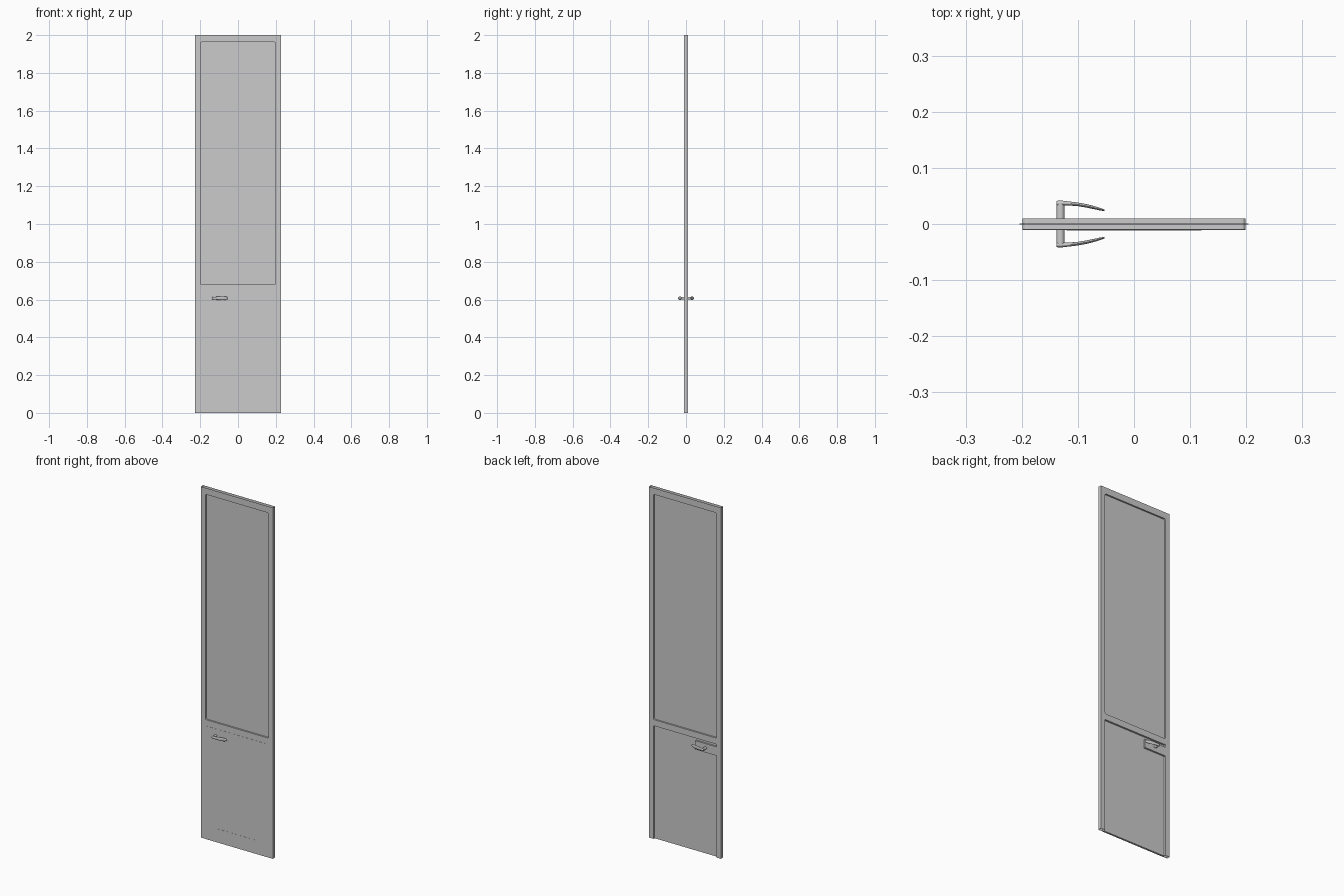
import bpy, bmesh, math
from mathutils import Vector

if "Cube" in bpy.data.objects:
    bpy.data.objects.remove(bpy.data.objects["Cube"])

W, T, H = 0.227, 0.010, 2.0      # half width, half thickness, height
HZ = 0.607                       # handle height


def finish(bm, name, smooth=False):
    bmesh.ops.remove_doubles(bm, verts=bm.verts, dist=1e-5)
    bmesh.ops.recalc_face_normals(bm, faces=bm.faces)
    me = bpy.data.meshes.new(name)
    bm.to_mesh(me)
    bm.free()
    ob = bpy.data.objects.new(name, me)
    bpy.context.collection.objects.link(ob)
    if smooth:
        bpy.ops.object.select_all(action='DESELECT')
        ob.select_set(True)
        bpy.context.view_layer.objects.active = ob
        bpy.ops.object.shade_smooth_by_angle(angle=math.radians(40))
    return ob


def box(name, x0, x1, y0, y1, z0, z1):
    bm = bmesh.new()
    bmesh.ops.create_cube(bm, size=1)
    for v in bm.verts:
        v.co = ((x0 + x1) / 2 + v.co.x * (x1 - x0),
                (y0 + y1) / 2 + v.co.y * (y1 - y0),
                (z0 + z1) / 2 + v.co.z * (z1 - z0))
    return finish(bm, name)


def rounded_rect(x, z0, z1, r, n=4):
    pts = []
    for cx, cz, a0 in ((x - r, z1 - r, 0), (-x + r, z1 - r, 90),
                       (-x + r, z0 + r, 180), (x - r, z0 + r, 270)):
        for i in range(n + 1):
            a = math.radians(a0 + 90 * i / n)
            pts.append((cx + r * math.cos(a), cz + r * math.sin(a)))
    return pts


def sheet(bm, loops, y):
    # flat face at depth y; later loops are holes
    edges = []
    for loop in loops:
        vs = [bm.verts.new((x, y, z)) for x, z in loop]
        edges += [bm.edges.new((vs[i - 1], vs[i])) for i in range(len(vs))]
    bmesh.ops.triangle_fill(bm, use_beauty=True, edges=edges, normal=(0, -1, 0))


def wall(bm, pts, y0, y1, closed=False):
    if closed:
        pts = pts + pts[:1]
    for (xa, za), (xb, zb) in zip(pts, pts[1:]):
        bm.faces.new([bm.verts.new(c) for c in
                      ((xa, y0, za), (xb, y0, zb), (xb, y1, zb), (xa, y1, za))])


# door frame: hollow shell, open at top and bottom, with lock tab in lower opening
window = rounded_rect(0.199, 0.68, 1.963, 0.008)
lower = [(0.199, 0), (0.199, 0.645), (-0.199, 0.645), (-0.199, 0.63),
         (-0.065, 0.63), (-0.065, 0.58), (-0.199, 0.58), (-0.199, 0)]
outline = [(-W, 0), (-W, H), (W, H), (W, 0)] + lower
bm = bmesh.new()
for y in (-T, T):
    sheet(bm, [outline, window], y)
wall(bm, window, -T, T, closed=True)
wall(bm, lower, 0, T)
for x in (-W, W):
    wall(bm, [(x, 0), (x, H)], -T, T)
finish(bm, "door_frame")

# window pane, lower panel and its thin bottom trim
box("window_pane", -0.204, 0.204, -0.001, 0.001, 0.676, 1.967)
box("lower_panel", -0.199, 0.199, -T - 0.0008, 0, 0, 0.645)
box("bottom_trim", -0.12, 0.12, -T - 0.0015, -T, 0.076, 0.078)

# handle spindle through the door
bm = bmesh.new()
bmesh.ops.create_cone(bm, cap_ends=True, segments=20, radius1=0.0072,
                      radius2=0.0072, depth=0.074)
for v in bm.verts:
    v.co = (-0.131 + v.co.x, v.co.z, HZ + v.co.y)
finish(bm, "handle_spindle", True)

# lever handles: tapered loft, (x, y, half thickness, half height)
stations = [(-0.1382, 0.0368, 0.0035, 0.0050), (-0.136, 0.0370, 0.0046, 0.0068),
            (-0.130, 0.0373, 0.0046, 0.0072), (-0.118, 0.0368, 0.0036, 0.0078),
            (-0.100, 0.0350, 0.0032, 0.0090), (-0.082, 0.0318, 0.0030, 0.0098),
            (-0.068, 0.0284, 0.0026, 0.0092), (-0.058, 0.0257, 0.0020, 0.0070),
            (-0.0525, 0.0242, 0.0010, 0.0030)]
N = 16
for side, name in ((-1, "front_lever"), (1, "back_lever")):
    bm = bmesh.new()
    rings = []
    for i, (x, y, t, h) in enumerate(stations):
        a, b = stations[max(i - 1, 0)], stations[min(i + 1, len(stations) - 1)]
        d = Vector((b[0] - a[0], b[1] - a[1])).normalized()
        ring = []
        for k in range(N):
            q = 2 * math.pi * k / N
            o = t * math.cos(q)
            ring.append(bm.verts.new((x - d.y * o, side * (y + d.x * o),
                                      HZ + h * math.sin(q))))
        rings.append(ring)
    for r0, r1 in zip(rings, rings[1:]):
        for k in range(N):
            bm.faces.new((r0[k - 1], r0[k], r1[k], r1[k - 1]))
    bm.faces.new(rings[0])
    bm.faces.new(rings[-1])
    finish(bm, name, True)
